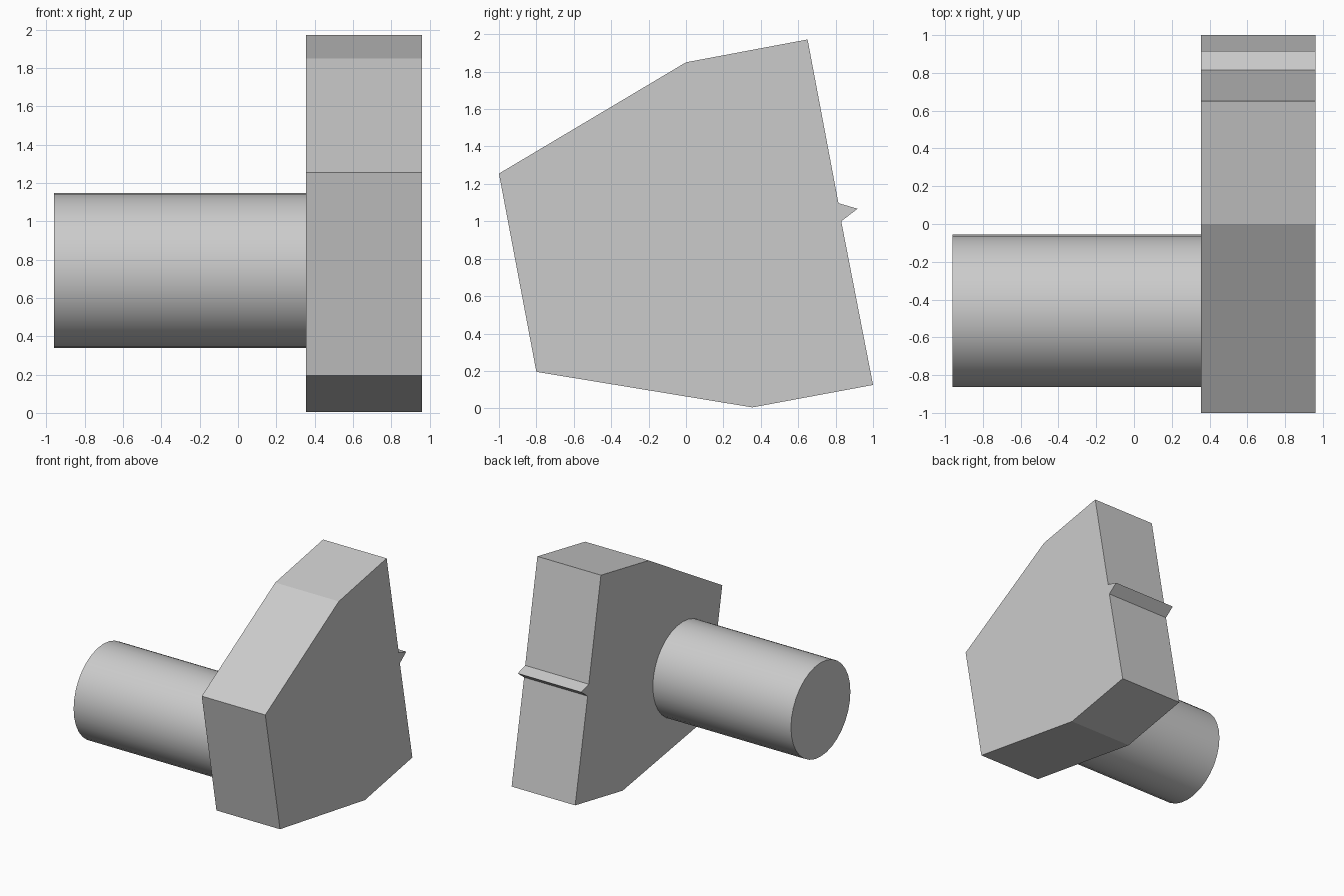
import bpy, bmesh, math
from mathutils import Matrix

cube = bpy.data.objects.get("Cube")
if cube:
    bpy.data.objects.remove(cube, do_unlink=True)

GREY = (0.6, 0.6, 0.6, 1.0)
grey = bpy.data.materials.new("plain_grey")
grey.use_nodes = True
grey.diffuse_color = GREY
grey.node_tree.nodes["Principled BSDF"].inputs["Base Color"].default_value = GREY


def add_object(name, bm):
    bmesh.ops.recalc_face_normals(bm, faces=bm.faces)
    mesh = bpy.data.meshes.new(name)
    bm.to_mesh(mesh)
    bm.free()
    mesh.materials.append(grey)
    obj = bpy.data.objects.new(name, mesh)
    bpy.context.collection.objects.link(obj)
    return obj


# Head: tilted side outline (y, z) with a small pointed lip at the back
x_in, x_out = 0.355, 0.96
outline = [(-1, 1.255), (-0.8, 0.195), (0.355, 0.005), (1, 0.125),
           (0.83, 1.0), (0.917, 1.067), (0.815, 1.097),
           (0.65, 1.972), (0, 1.85)]
bm = bmesh.new()
face = bm.faces.new([bm.verts.new((x_in, y, z)) for y, z in outline])
ext = bmesh.ops.extrude_face_region(bm, geom=[face], use_keep_orig=True)
verts = [v for v in ext["geom"] if isinstance(v, bmesh.types.BMVert)]
bmesh.ops.translate(bm, verts=verts, vec=(x_out - x_in, 0, 0))
add_object("head_block", bm)

# Handle: round bar standing out from the inner side of the head
x_end, radius = -0.96, 0.404
bm = bmesh.new()
place = Matrix.Translation(((x_end + x_in) / 2, -0.46, 0.743)) @ Matrix.Rotation(math.pi / 2, 4, "Y")
bmesh.ops.create_cone(bm, cap_ends=True, segments=32, radius1=radius,
                      radius2=radius, depth=x_in - x_end, matrix=place)
handle = add_object("round_handle", bm)

bpy.ops.object.select_all(action="DESELECT")
handle.select_set(True)
bpy.context.view_layer.objects.active = handle
bpy.ops.object.shade_smooth_by_angle(angle=math.radians(30))
